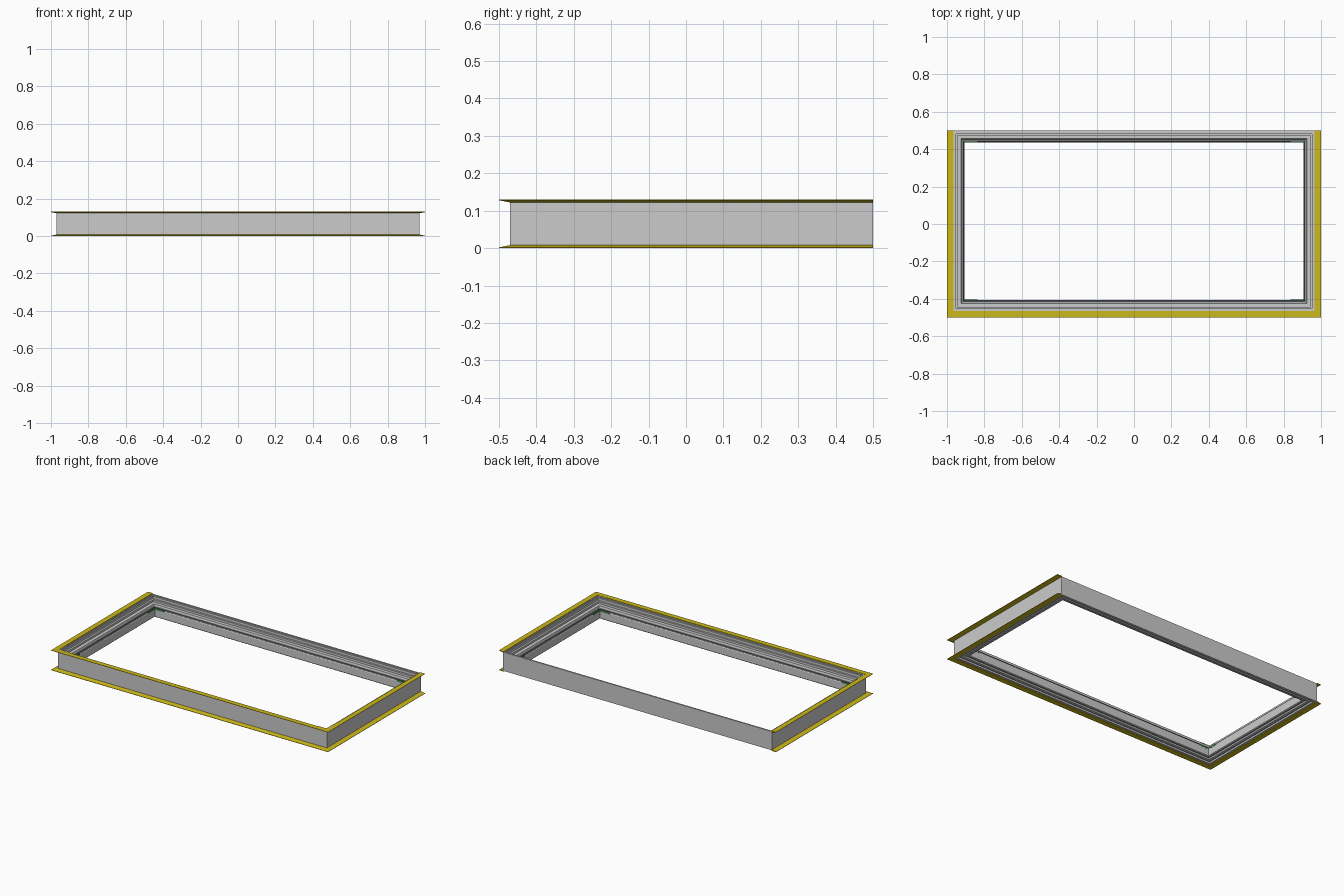
import bpy, bmesh

if "Cube" in bpy.data.objects:
    bpy.data.objects.remove(bpy.data.objects["Cube"])

X, Y0, Y1 = 0.97, -0.47, 0.50   # outer faces of the frame body


def material(name, rgb):
    m = bpy.data.materials.new(name)
    m.diffuse_color = (*rgb, 1)
    m.use_nodes = True
    m.node_tree.nodes["Principled BSDF"].inputs["Base Color"].default_value = m.diffuse_color
    return m


yellow = material("yellow", (0.60, 0.48, 0.01))
green = material("green", (0.08, 0.30, 0.10))
light = material("light_grey", (0.75, 0.75, 0.75))


def finish(name, bm, mat=None):
    bmesh.ops.recalc_face_normals(bm, faces=bm.faces)
    me = bpy.data.meshes.new(name)
    bm.to_mesh(me)
    bm.free()
    ob = bpy.data.objects.new(name, me)
    bpy.context.collection.objects.link(ob)
    if mat:
        me.materials.append(mat)
    return ob


def sweep(name, profile, closed=True, mat=None):
    """Mitred sweep; profile is (inset from outer face, z)."""
    bm = bmesh.new()
    rings = []
    for sx, back in ((-1, True), (-1, False), (1, False), (1, True)):
        ring = []
        for u, z in profile:
            y = (Y1 - (u if closed else 0)) if back else Y0 + u
            ring.append(bm.verts.new((sx * (X - u), y, z)))
        rings.append(ring)
    n = len(profile)
    for i in range(4 if closed else 3):
        a, b = rings[i], rings[(i + 1) % 4]
        for j in range(n):
            k = (j + 1) % n
            bm.faces.new((a[j], a[k], b[k], b[j]))
    if not closed:
        bm.faces.new(rings[0])
        bm.faces.new(rings[-1])
    return finish(name, bm, mat)


def corner_bracket(name, cx, cy, sx, sy, z, length, width, thick, mat):
    """L-shaped plate with its outer corner at cx, cy, arms toward sx, sy."""
    pts = [(0, 0), (length, 0), (length, width), (width, width),
           (width, length), (0, length)]
    bm = bmesh.new()
    f = bm.faces.new([bm.verts.new((cx + sx * a, cy + sy * b, z)) for a, b in pts])
    r = bmesh.ops.extrude_face_region(bm, geom=[f])
    for v in r["geom"]:
        if isinstance(v, bmesh.types.BMVert):
            v.co.z += thick
    return finish(name, bm, mat)


# Stepped frame body, grooved on the inside for seals
sweep("frame_body", [
    (0, 0.004), (0, 0.126), (0.010, 0.126), (0.010, 0.121), (0.018, 0.121),
    (0.018, 0.108), (0.014, 0.108), (0.014, 0.103), (0.026, 0.103),
    (0.026, 0.092), (0.022, 0.092), (0.022, 0.087), (0.044, 0.087),
    (0.048, 0.074), (0.054, 0.070), (0.062, 0.068), (0.064, 0.064),
    (0.064, 0.018), (0.060, 0.014), (0.050, 0.014), (0.050, 0.020),
    (0.042, 0.020), (0.042, 0.010), (0.024, 0.010), (0.024, 0.015),
    (0.016, 0.015), (0.016, 0.004)])

# Dark seal around the opening
dark = material("dark_seal", (0.12, 0.12, 0.12))
sweep("inner_seal", [(0.052, 0.070), (0.054, 0.076), (0.058, 0.076), (0.062, 0.067)],
      mat=dark)

# Tapered yellow flanges on left, front and right, top and bottom
flange = [(-0.03, 0.130), (-0.03, 0.128), (0, 0.122), (0.004, 0.122), (0.004, 0.130)]
sweep("top_flange", flange, False, yellow)
sweep("bottom_flange", [(u, 0.130 - z) for u, z in flange], False, yellow)

# Small brackets in the corners
for sx in (-1, 1):
    side = "left" if sx < 0 else "right"
    corner_bracket("front_cleat_" + side, sx * (X - 0.004), Y0 + 0.004, -sx, 1,
                   0.124, 0.075, 0.008, 0.004, light)
    for end, y, sy in (("front", Y0 + 0.057, 1), ("back", Y1 - 0.057, -1)):
        corner_bracket(f"inner_bracket_{end}_{side}", sx * (X - 0.057), y, -sx, sy,
                       0.062, 0.075, 0.008, 0.010, green)
